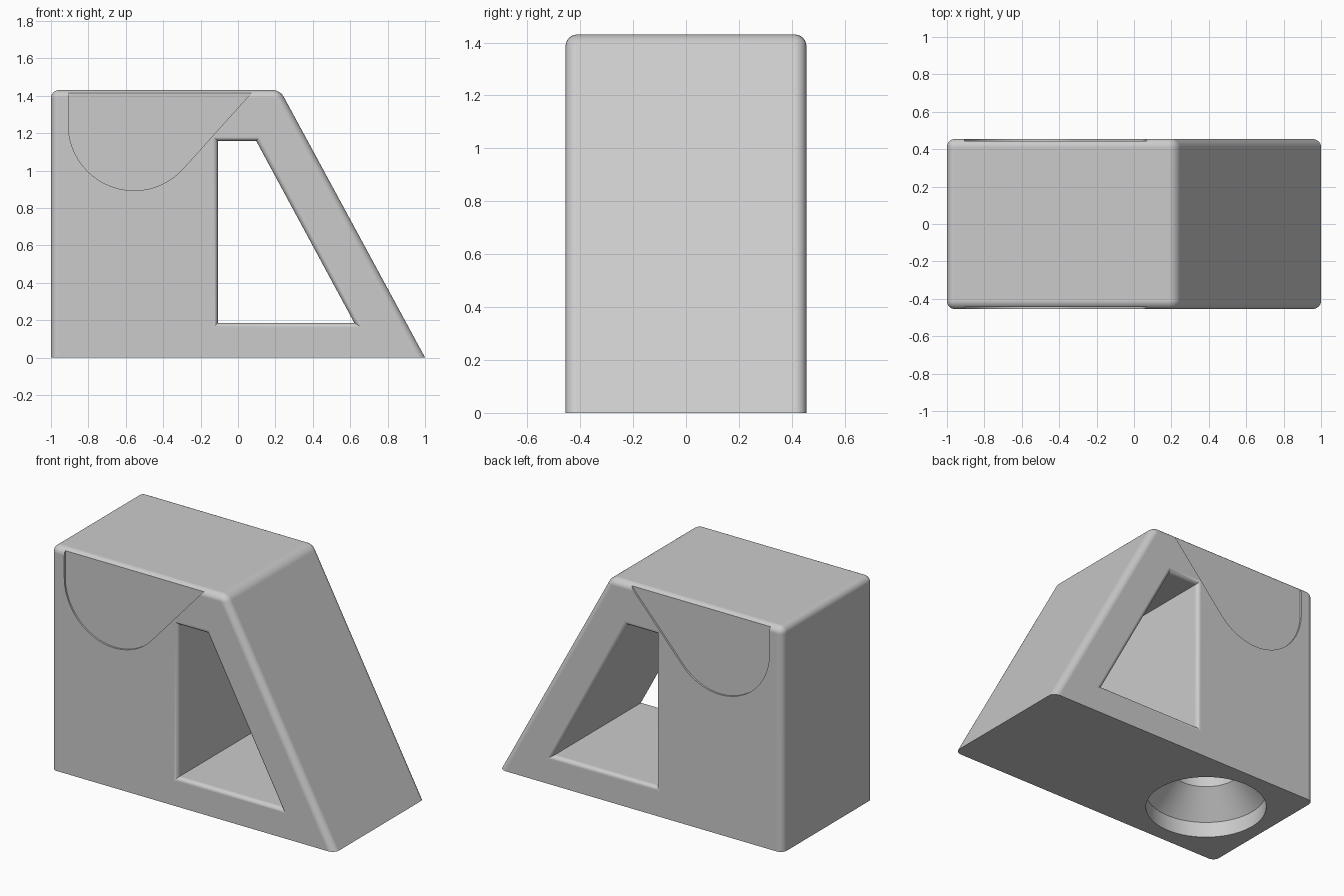
import bpy, bmesh, math
from mathutils import Vector

old = bpy.data.objects.get("Cube")
if old:
    bpy.data.objects.remove(old, do_unlink=True)

HALF = 0.455      # half depth of the block
FILLET = 0.043    # outer edge rounding
SOFT = 0.027      # window edge rounding
POCKET = 0.011    # depth of the side recesses

grey = bpy.data.materials.new("light grey")
grey.use_nodes = True
colour = (0.6, 0.6, 0.6, 1)
grey.diffuse_color = colour
grey.node_tree.nodes["Principled BSDF"].inputs["Base Color"].default_value = colour


def loft(name, rings):
    """Join matching rings of points into a closed solid."""
    bm = bmesh.new()
    loops = [[bm.verts.new(p) for p in ring] for ring in rings]
    n = len(loops[0])
    for a, b in zip(loops, loops[1:]):
        for i in range(n):
            j = (i + 1) % n
            bm.faces.new((a[i], a[j], b[j], b[i]))
    bm.faces.new(loops[0][::-1])
    bm.faces.new(loops[-1])
    bmesh.ops.recalc_face_normals(bm, faces=bm.faces)
    mesh = bpy.data.meshes.new(name)
    bm.to_mesh(mesh)
    bm.free()
    mesh.materials.append(grey)
    obj = bpy.data.objects.new(name, mesh)
    bpy.context.collection.objects.link(obj)
    return obj


def at_depth(profile, y):
    return [(x, y, z) for x, z in profile]


def grow(profile, d):
    """Offset a counter-clockwise outline outwards with mitred corners."""
    pts = [Vector(p) for p in profile]
    out = []
    for i, p in enumerate(pts):
        e1 = (p - pts[i - 1]).normalized()
        e2 = (pts[(i + 1) % len(pts)] - p).normalized()
        n1, n2 = Vector((e1.y, -e1.x)), Vector((e2.y, -e2.x))
        out.append(p + (n1 + n2) * d / (1 + n1.dot(n2)))
    return out


# Main block: sloped prism, every edge rounded except around the base
outline = [(-1, 0), (1, 0), (0.225, 1.43), (-1, 1.43)]
body = loft("wedge_block", [at_depth(outline, -HALF), at_depth(outline, HALF)])
bm = bmesh.new()
bm.from_mesh(body.data)
edges = [e for e in bm.edges if max(v.co.z for v in e.verts) > 0.1]
bmesh.ops.bevel(bm, geom=edges, offset=FILLET, segments=8, profile=0.5,
                affect='EDGES', clamp_overlap=True)
bm.to_mesh(body.data)
bm.free()

# Window: straight through, flaring softly at both faces
window = [(-0.108, 0.185), (0.622, 0.185), (0.098, 1.157), (-0.108, 1.157)]
steps = [(HALF + 0.05, SOFT)]
for k in range(8, -1, -1):
    t = math.pi / 2 * k / 8
    steps.append((HALF - SOFT + SOFT * math.sin(t), SOFT - SOFT * math.cos(t)))
steps += [(-y, d) for y, d in reversed(steps)]
cutters = [loft("window_cutter", [at_depth(grow(window, d), y) for y, d in steps])]

# Shallow side recesses: round at the bottom, open into the top rounding
cx, cz, r = -0.555, 1.245, 0.352
end = math.radians(-42)
arc = [-math.pi + (end + math.pi) * k / 40 for k in range(41)]
pocket = [(cx + r * math.cos(a), cz + r * math.sin(a)) for a in arc]
x, z = pocket[-1]
top = 1.415
pocket += [(x + (top - z) * math.tan(-end), top), (cx - r, top)]
for side, label in ((-1, "front"), (1, "back")):
    ys = (side * (HALF - POCKET), side * (HALF + 0.05))
    cutters.append(loft(label + "_recess_cutter", [at_depth(pocket, y) for y in ys]))

# Bore from below: wide mouth, cone, then a narrow shaft
bore = [(0.355, -0.05), (0.355, 0.1), (0.21, 0.26), (0.21, 0.8)]
turns = [2 * math.pi * k / 64 for k in range(64)]
cutters.append(loft("bore_cutter", [
    [(cx + q * math.cos(a), q * math.sin(a), h) for a in turns] for q, h in bore]))

# Cut everything out of the block
bpy.ops.object.select_all(action='DESELECT')
bpy.context.view_layer.objects.active = body
body.select_set(True)
for cutter in cutters:
    cutter.hide_render = True
    mod = body.modifiers.new(cutter.name, 'BOOLEAN')
    mod.operation = 'DIFFERENCE'
    mod.solver = 'EXACT'
    mod.object = cutter
    bpy.ops.object.modifier_apply(modifier=mod.name)
    bpy.data.objects.remove(cutter, do_unlink=True)

# Smooth roundings, crisp cuts
bpy.ops.object.shade_smooth_by_angle(angle=math.radians(25))
normals = body.modifiers.new("flat_sides", 'WEIGHTED_NORMAL')
normals.keep_sharp = True
